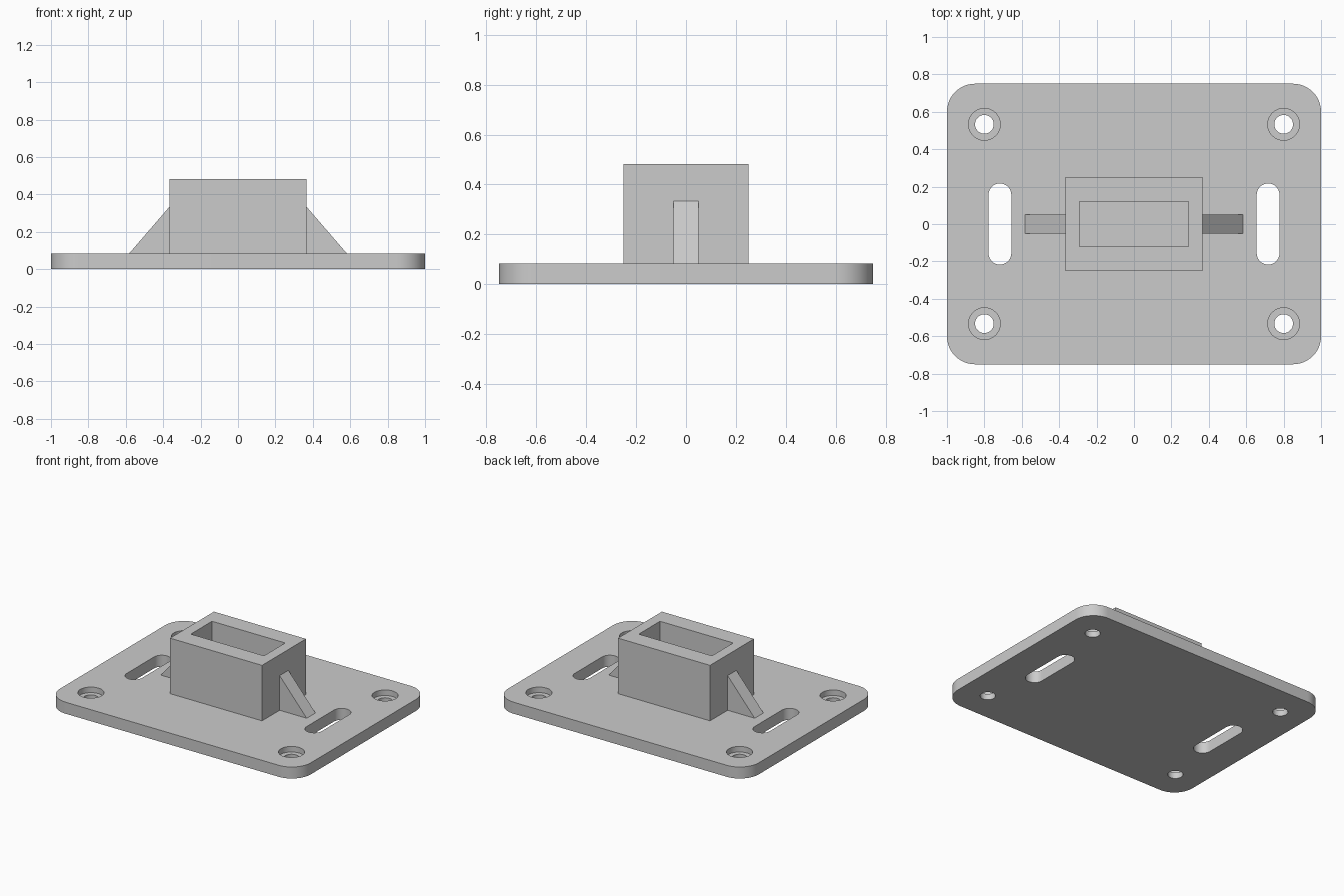
import bpy
import bmesh
import math
from mathutils import Matrix, Vector

cube = bpy.data.objects.get("Cube")
if cube:
    bpy.data.objects.remove(cube, do_unlink=True)

PLATE_TOP = 0.083
BOX_X = 0.367

grey = bpy.data.materials.new("light grey")
grey.use_nodes = True
grey.diffuse_color = (0.6, 0.6, 0.6, 1)
grey.node_tree.nodes["Principled BSDF"].inputs["Base Color"].default_value = (0.6, 0.6, 0.6, 1)


def prism(name, outline, height, matrix=Matrix()):
    """Extrude a flat outline along its local z, then place it."""
    bm = bmesh.new()
    face = bm.faces.new([bm.verts.new((x, y, 0)) for x, y in outline])
    out = bmesh.ops.extrude_face_region(bm, geom=[face])
    verts = [v for v in out["geom"] if isinstance(v, bmesh.types.BMVert)]
    bmesh.ops.translate(bm, verts=verts, vec=(0, 0, height))
    bm.transform(matrix)
    bmesh.ops.recalc_face_normals(bm, faces=bm.faces)
    mesh = bpy.data.meshes.new(name)
    bm.to_mesh(mesh)
    bm.free()
    mesh.materials.append(grey)
    obj = bpy.data.objects.new(name, mesh)
    bpy.context.collection.objects.link(obj)
    return obj


def rounded(hx, hy, r, steps=12):
    """Rounded rectangle; a slot or circle when r reaches the half sizes."""
    points = []
    for q, (sx, sy) in enumerate(((1, 1), (-1, 1), (-1, -1), (1, -1))):
        for i in range(steps + 1):
            a = (q + i / steps) * math.pi / 2
            p = Vector((sx * (hx - r) + r * math.cos(a), sy * (hy - r) + r * math.sin(a)))
            if not points or (p - points[-1]).length > 1e-5:
                points.append(p)
    if (points[0] - points[-1]).length < 1e-5:
        points.pop()
    return points


def rect(hx, hy):
    return [(-hx, -hy), (hx, -hy), (hx, hy), (-hx, hy)]


def cut(obj, cutters):
    """Subtract the cutters, then discard them."""
    bpy.context.view_layer.objects.active = obj
    for c in cutters:
        c.hide_render = True
        mod = obj.modifiers.new("cut", "BOOLEAN")
        mod.operation = "DIFFERENCE"
        mod.solver = "EXACT"
        mod.object = c
        bpy.ops.object.modifier_apply(modifier=mod.name)
        bpy.data.objects.remove(c, do_unlink=True)


def at(x, y, z):
    return Matrix.Translation((x, y, z))


def cross_hole():
    """Pin hole along x."""
    return prism("pin_cutter", rounded(0.03, 0.03, 0.03, 8), 2,
                 at(-1, 0, 0.25) @ Matrix.Rotation(math.pi / 2, 4, "Y"))


# Base plate with counterbored corner holes and two slots
plate = prism("base_plate", rounded(1, 0.75, 0.15), PLATE_TOP)
cutters = []
for sx in (-1, 1):
    cutters.append(prism("slot_cutter", rounded(0.061, 0.217, 0.061), 0.3, at(sx * 0.717, 0, -0.1)))
    for sy in (-1, 1):
        x, y = sx * 0.8, sy * 0.533
        cutters.append(prism("hole_cutter", rounded(0.05, 0.05, 0.05), 0.3, at(x, y, -0.1)))
        cutters.append(prism("bore_cutter", rounded(0.085, 0.085, 0.085), 0.3, at(x, y, 0.043)))
cut(plate, cutters)

# Open-topped rectangular socket
socket = prism("socket", rect(BOX_X, 0.25), 0.4, at(0, 0, PLATE_TOP))
cut(socket, [prism("pocket_cutter", rect(0.292, 0.121), 0.6, at(0, 0, 0)), cross_hole()])

# Triangular side braces
parts = [plate, socket]
for side, s in (("left", 1), ("right", -1)):
    profile = [(s * BOX_X, PLATE_TOP), (s * 0.583, PLATE_TOP), (s * BOX_X, 0.333)]
    brace = prism(side + "_brace", profile, 0.1,
                  at(0, 0.05, 0) @ Matrix.Rotation(math.pi / 2, 4, "X"))
    cut(brace, [cross_hole()])
    parts.append(brace)

# Smooth round walls, sharp corners
bpy.ops.object.select_all(action="DESELECT")
for obj in parts:
    obj.select_set(True)
bpy.context.view_layer.objects.active = plate
bpy.ops.object.shade_smooth_by_angle(angle=math.radians(30))
